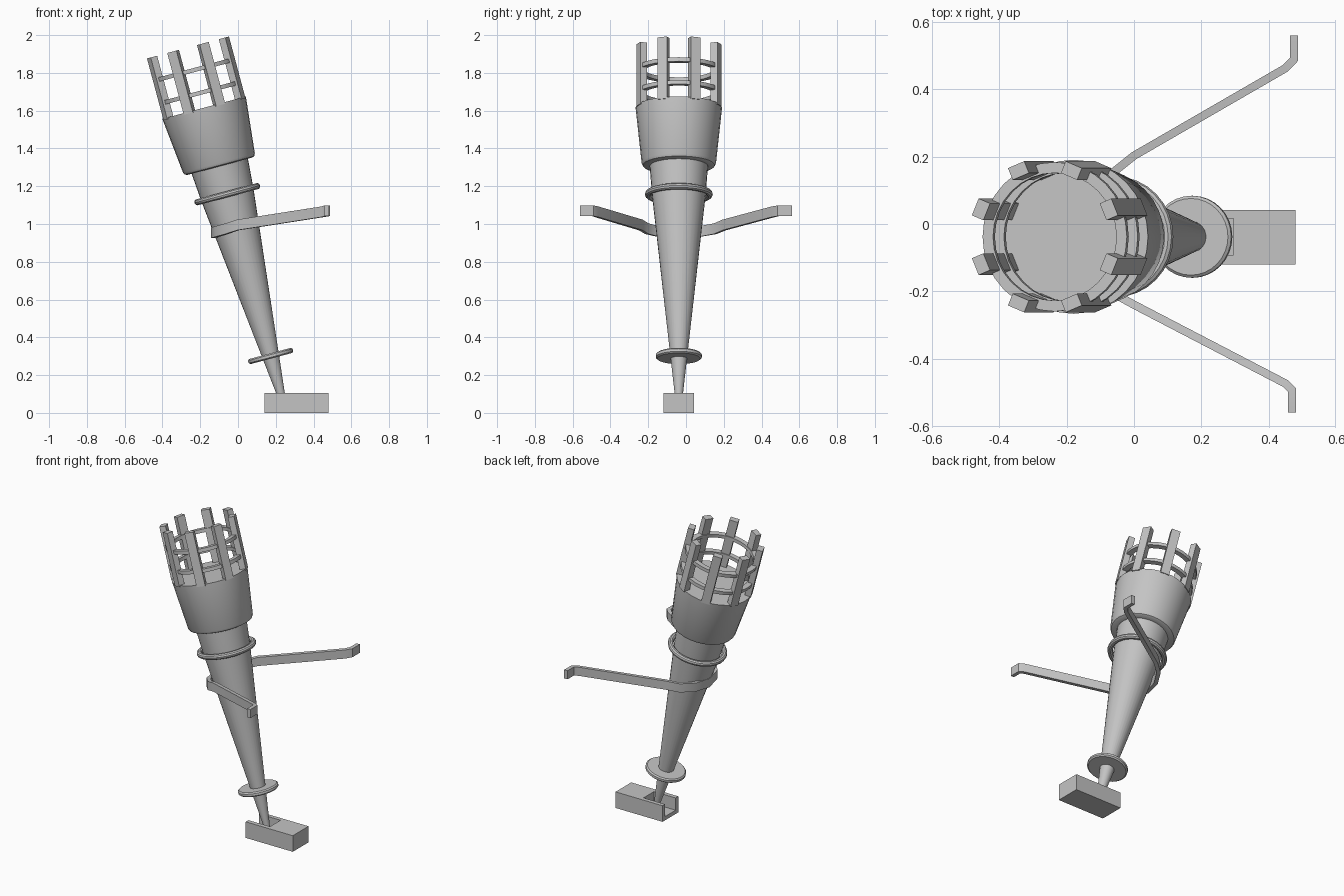
import bpy, bmesh
from math import sin, cos, pi, radians
from mathutils import Vector, Matrix

if "Cube" in bpy.data.objects:
    bpy.data.objects.remove(bpy.data.objects["Cube"])

grey = bpy.data.materials.new("plain grey")
grey.use_nodes = True
grey.diffuse_color = (0.55, 0.55, 0.55, 1)
grey.node_tree.nodes["Principled BSDF"].inputs["Base Color"].default_value = grey.diffuse_color

# Local torch axis: leaning 15 degrees, starting just above the foot
AXIS = Matrix.Translation((0.224, -0.038, 0.11)) @ Matrix.Rotation(radians(-15), 4, "Y")


def finish(name, bm, matrix=None, smooth=False):
    bmesh.ops.recalc_face_normals(bm, faces=bm.faces)
    mesh = bpy.data.meshes.new(name)
    bm.to_mesh(mesh)
    bm.free()
    mesh.materials.append(grey)
    obj = bpy.data.objects.new(name, mesh)
    bpy.context.collection.objects.link(obj)
    if matrix:
        mesh.transform(matrix)
    if smooth:
        bpy.ops.object.select_all(action="DESELECT")
        obj.select_set(True)
        bpy.context.view_layer.objects.active = obj
        bpy.ops.object.shade_smooth_by_angle(angle=radians(35))


def revolve(name, profile, closed=False, sides=32):
    """Turn (radius, height) points around the torch axis."""
    bm = bmesh.new()
    rings = []
    for r, h in profile:
        rings.append([bm.verts.new((r * cos(2 * pi * i / sides), r * sin(2 * pi * i / sides), h))
                      for i in range(sides)])
    pairs = list(zip(rings, rings[1:]))
    if closed:
        pairs.append((rings[-1], rings[0]))
    else:
        bm.faces.new(rings[0])
        bm.faces.new(rings[-1])
    for a, b in pairs:
        for i in range(sides):
            j = (i + 1) % sides
            bm.faces.new((a[i], a[j], b[j], b[i]))
    finish(name, bm, AXIS, True)


def box(name, lo, hi, matrix=None):
    bm = bmesh.new()
    bmesh.ops.create_cube(bm, size=1)
    lo, hi = Vector(lo), Vector(hi)
    for v in bm.verts:
        v.co = (lo + hi) / 2 + v.co * (hi - lo)
    finish(name, bm, matrix)


# Tapered handle, guard disc and head
revolve("handle", [(0.014, -0.08), (0.023, 0), (0.142, 1.08), (0.156, 1.26)])
revolve("guard_disc", [(0.03, 0.184), (0.114, 0.184), (0.122, 0.191),
                       (0.122, 0.205), (0.114, 0.212), (0.03, 0.212)])
revolve("head", [(0.15, 1.238), (0.178, 1.238), (0.19, 1.243), (0.197, 1.256), (0.229, 1.559)])

# Round neck ring
revolve("neck_ring", [(0.163 + 0.017 * cos(a * pi / 5), 1.085 + 0.017 * sin(a * pi / 5))
                      for a in range(10)], closed=True)

# Flat crown hoops
for name, h in (("lower_hoop", 1.64), ("upper_hoop", 1.765)):
    revolve(name, [(0.19, h - 0.011), (0.222, h - 0.011), (0.222, h + 0.011), (0.19, h + 0.011)], closed=True)

# Eight crown posts
for i in range(8):
    turn = Matrix.Rotation(pi / 8 + i * pi / 4, 4, "Z")
    box(f"crown_post_{i + 1}", (0.194, -0.027, 1.55), (0.232, 0.027, 1.889), AXIS @ turn)

# Foot block: floor, two side walls and a solid end around an open slot
foot = bmesh.new()
outline = [(0.14, -0.12), (0.48, -0.12), (0.48, 0.042), (0.14, 0.042),
           (0.14, 0.016), (0.296, 0.016), (0.296, -0.092), (0.14, -0.092)]
face = foot.faces.new([foot.verts.new((x, y, 0.0)) for x, y in outline])
up = bmesh.ops.extrude_face_region(foot, geom=[face])["geom"]
bmesh.ops.translate(foot, vec=(0, 0, 0.105), verts=[g for g in up if isinstance(g, bmesh.types.BMVert)])
finish("foot_block", foot)
box("foot_floor", (0.14, -0.092, 0), (0.296, 0.016, 0.025))

# Bent strap wrapping the handle and reaching out in two hooked arms
path = [Vector(p) for p in (
    (0.476, 0.56, 1.07), (0.476, 0.49, 1.07), (0.45, 0.463, 1.065), (0, 0.203, 0.995),
    (-0.06, 0.155, 0.975), (-0.11, 0.07, 0.96), (-0.132, -0.038, 0.953), (-0.11, -0.146, 0.96),
    (-0.06, -0.207, 0.975), (0, -0.24, 0.995), (0.45, -0.474, 1.065), (0.47, -0.494, 1.07),
    (0.47, -0.56, 1.07))]
strap = bmesh.new()
lift = Vector((0, 0, 0.028))
steps = [(q - p).to_2d().normalized() for p, q in zip(path, path[1:])]
sections = []
for p, a, b in zip(path, steps[:1] + steps, steps + steps[-1:]):
    t = (a + b).normalized()
    side = Vector((-t.y, t.x, 0)) * 0.012 / t.dot(a)
    sections.append([strap.verts.new(q) for q in
                     (p + side + lift, p - side + lift, p - side - lift, p + side - lift)])
for a, b in zip(sections, sections[1:]):
    for i in range(4):
        j = (i + 1) % 4
        strap.faces.new((a[i], a[j], b[j], b[i]))
strap.faces.new(sections[0])
strap.faces.new(sections[-1])
finish("strap_arms", strap, smooth=True)
